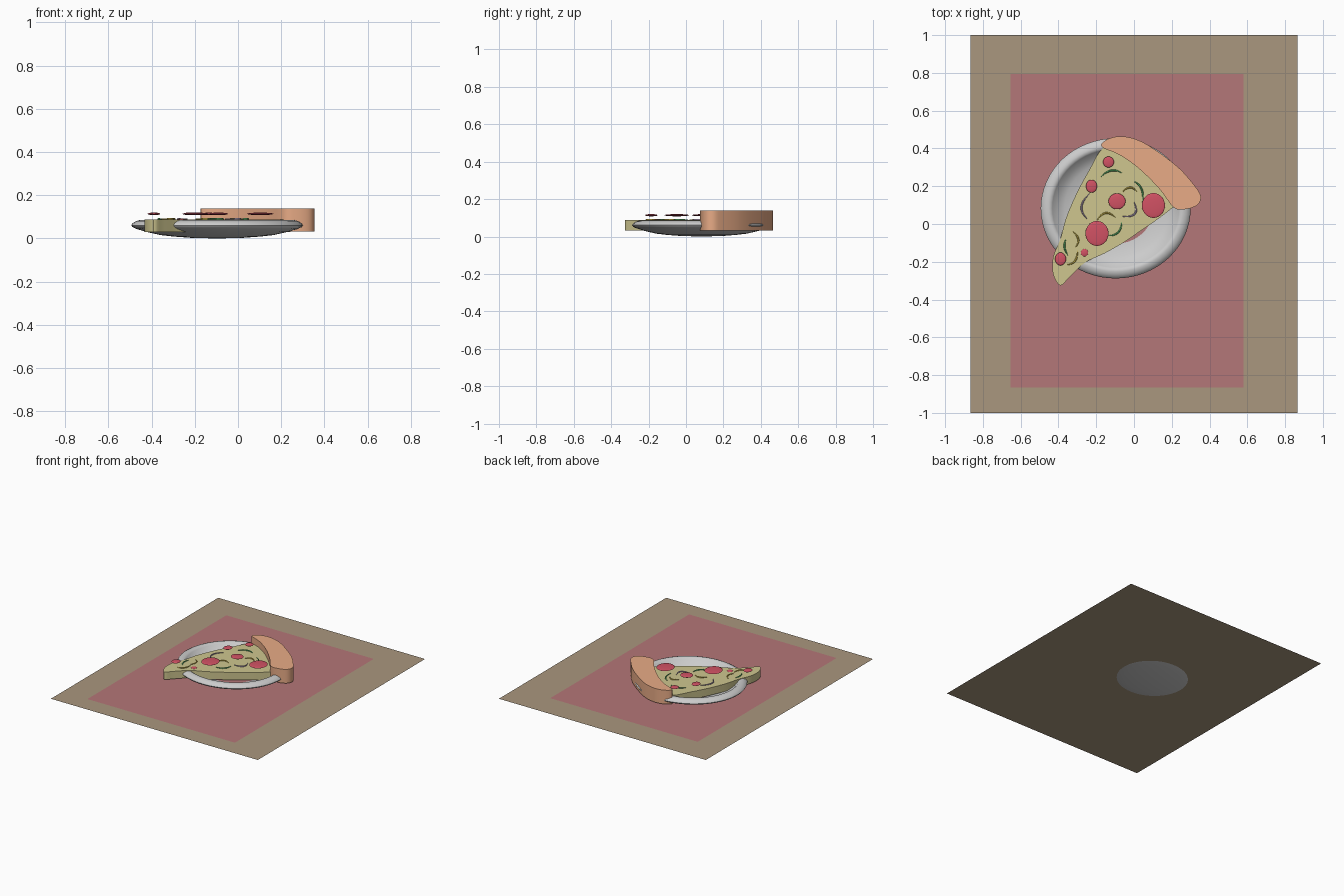
import bpy, bmesh, math
from mathutils import Vector, Matrix

if "Cube" in bpy.data.objects:
    bpy.data.objects.remove(bpy.data.objects["Cube"])


def finish(bm, name, color=None, angle=None):
    bmesh.ops.recalc_face_normals(bm, faces=bm.faces)
    me = bpy.data.meshes.new(name)
    bm.to_mesh(me)
    bm.free()
    ob = bpy.data.objects.new(name, me)
    bpy.context.collection.objects.link(ob)
    if color:
        key = "mat_%.2f_%.2f_%.2f" % color
        mat = bpy.data.materials.get(key) or bpy.data.materials.new(key)
        mat.diffuse_color = (*color, 1)
        mat.use_nodes = True
        mat.node_tree.nodes["Principled BSDF"].inputs["Base Color"].default_value = mat.diffuse_color
        me.materials.append(mat)
    if angle:
        bpy.ops.object.select_all(action='DESELECT')
        ob.select_set(True)
        bpy.context.view_layer.objects.active = ob
        bpy.ops.object.shade_smooth_by_angle(angle=math.radians(angle))
    return ob


def sheet(name, x0, x1, y0, y1, z, color):
    bm = bmesh.new()
    bm.faces.new([bm.verts.new((x, y, z)) for x, y in
                  ((x0, y0), (x1, y0), (x1, y1), (x0, y1))])
    finish(bm, name, color)


def smooth_loop(pts, steps=5):
    # closed Catmull-Rom outline through the given points
    p = [Vector(q) for q in pts]
    n, out = len(p), []
    for i in range(n):
        a, b, c, d = p[i - 1], p[i], p[(i + 1) % n], p[(i + 2) % n]
        for k in range(steps):
            t = k / steps
            out.append(0.5 * (2 * b + (c - a) * t + (2 * a - 5 * b + 4 * c - d) * t * t
                              + (3 * b - a - 3 * c + d) * t ** 3))
    return out


def slab(name, pts, z0, z1, color):
    bm = bmesh.new()
    f = bm.faces.new([bm.verts.new((q.x, q.y, z0)) for q in smooth_loop(pts)])
    top = bmesh.ops.extrude_face_region(bm, geom=[f])
    verts = [v for v in top["geom"] if isinstance(v, bmesh.types.BMVert)]
    bmesh.ops.translate(bm, verts=verts, vec=(0, 0, z1 - z0))
    finish(bm, name, color, 35)


def strip(name, a, m, b, color, z=0.09, r=0.005):
    # thin curved vegetable strip through three points, tapered at its ends
    a, m, b = Vector(a), Vector(m), Vector(b)
    ctrl = 2 * m - (a + b) / 2
    bm = bmesh.new()
    rings, n, sides = [], 12, 6
    for i in range(n + 1):
        t = i / n
        p = a * (1 - t) ** 2 + ctrl * 2 * t * (1 - t) + b * t * t
        d = ((ctrl - a) * (1 - t) + (b - ctrl) * t).normalized()
        w = r * (0.3 + 0.7 * math.sin(math.pi * t))
        rings.append([bm.verts.new((p.x - d.y * w * math.cos(u), p.y + d.x * w * math.cos(u),
                                    z + w * math.sin(u)))
                      for u in (2 * math.pi * k / sides for k in range(sides))])
    for r0, r1 in zip(rings, rings[1:]):
        for k in range(sides):
            j = (k + 1) % sides
            bm.faces.new((r0[k], r0[j], r1[j], r1[k]))
    bm.faces.new(rings[0])
    bm.faces.new(rings[-1])
    finish(bm, name, color, 60)


# table top and placemat
sheet("table_top", -0.866, 0.866, -1, 1, 0.015, (0.40, 0.31, 0.21))
sheet("placemat", -0.655, 0.58, -0.865, 0.795, 0.0175, (0.456, 0.184, 0.188))

# plate: revolved profile, slightly oval
profile = [(0, 0), (0.12, 0.003), (0.2, 0.009), (0.26, 0.0155), (0.33, 0.031), (0.375, 0.045),
           (0.392, 0.053), (0.397, 0.061), (0.392, 0.07), (0.375, 0.08), (0.358, 0.085),
           (0.343, 0.083), (0.335, 0.076), (0.31, 0.05), (0.27, 0.031), (0.2, 0.0175),
           (0.12, 0.011), (0, 0.008)]
bm = bmesh.new()
vs = [bm.verts.new((r, 0, z)) for r, z in profile]
es = [bm.edges.new(e) for e in zip(vs, vs[1:])]
bmesh.ops.spin(bm, geom=vs + es, cent=(0, 0, 0), axis=(0, 0, 1), angle=2 * math.pi,
               steps=64, use_duplicate=False)
bmesh.ops.remove_doubles(bm, verts=bm.verts, dist=0.0005)
bmesh.ops.transform(bm, verts=bm.verts,
                    matrix=Matrix.Translation((-0.097, 0.083, 0)) @ Matrix.Diagonal((1, 0.935, 1, 1)))
finish(bm, "plate", None, 50)

# pizza slice
slab("cheese_slice", [(-0.39, -0.325), (-0.428, -0.265), (-0.428, -0.175), (-0.39, -0.08),
                      (-0.36, 0.03), (-0.305, 0.16), (-0.24, 0.28), (-0.165, 0.40),
                      (-0.06, 0.40), (0.12, 0.27), (0.24, 0.12), (0.2, 0.083), (0.125, 0.025),
                      (0.03, -0.04), (-0.05, -0.095), (-0.155, -0.155), (-0.26, -0.205),
                      (-0.34, -0.28)], 0.031, 0.088, (0.62, 0.565, 0.275))
slab("crust", [(-0.172, 0.41), (-0.137, 0.45), (-0.063, 0.464), (0.032, 0.44), (0.138, 0.375),
               (0.245, 0.29), (0.323, 0.2), (0.354, 0.145), (0.335, 0.1), (0.27, 0.078),
               (0.21, 0.088), (0.135, 0.185), (0.03, 0.29), (-0.075, 0.365)],
     0.033, 0.138, (0.81, 0.41, 0.24))

# pepperoni: flattened discs (x, y, radius x, radius y, z)
for i, (x, y, rx, ry, z) in enumerate([
        (-0.135, 0.328, 0.029, 0.029, 0.114), (-0.225, 0.2, 0.029, 0.034, 0.114),
        (-0.09, 0.12, 0.045, 0.042, 0.114), (0.103, 0.098, 0.061, 0.066, 0.114),
        (-0.196, -0.05, 0.061, 0.066, 0.114), (-0.389, -0.185, 0.029, 0.034, 0.114),
        (-0.262, -0.152, 0.021, 0.021, 0.086)]):
    bm = bmesh.new()
    bmesh.ops.create_uvsphere(bm, u_segments=28, v_segments=12, radius=1)
    bmesh.ops.transform(bm, verts=bm.verts, matrix=Matrix.Translation((x, y, z))
                        @ Matrix.Diagonal((rx, ry, 0.006, 1)))
    finish(bm, f"pepperoni_{i + 1}", (0.64, 0.084, 0.127), 60)

# vegetable strips
green, purple, yellow = (0.1, 0.45, 0.14), (0.45, 0.35, 0.5), (0.65, 0.5, 0.08)
for i, (a, m, b, c) in enumerate([
        ((-0.175, 0.25), (-0.12, 0.283), (-0.065, 0.27), green),
        ((-0.06, 0.17), (-0.02, 0.193), (0.015, 0.17), yellow),
        ((0.0, 0.225), (0.04, 0.185), (0.045, 0.115), green),
        ((-0.235, 0.16), (-0.278, 0.09), (-0.245, 0.025), purple),
        ((-0.06, 0.04), (0.005, 0.055), (0.0, 0.115), purple),
        ((-0.195, 0.02), (-0.15, 0.058), (-0.1, 0.035), yellow),
        ((-0.065, 0.01), (-0.085, -0.045), (-0.14, -0.062), green),
        ((-0.325, -0.04), (-0.295, -0.08), (-0.31, -0.125), yellow),
        ((-0.36, -0.08), (-0.368, -0.122), (-0.35, -0.165), green),
        ((-0.3, -0.14), (-0.312, -0.195), (-0.355, -0.215), yellow)]):
    strip(f"vegetable_strip_{i + 1}", a, m, b, c)
